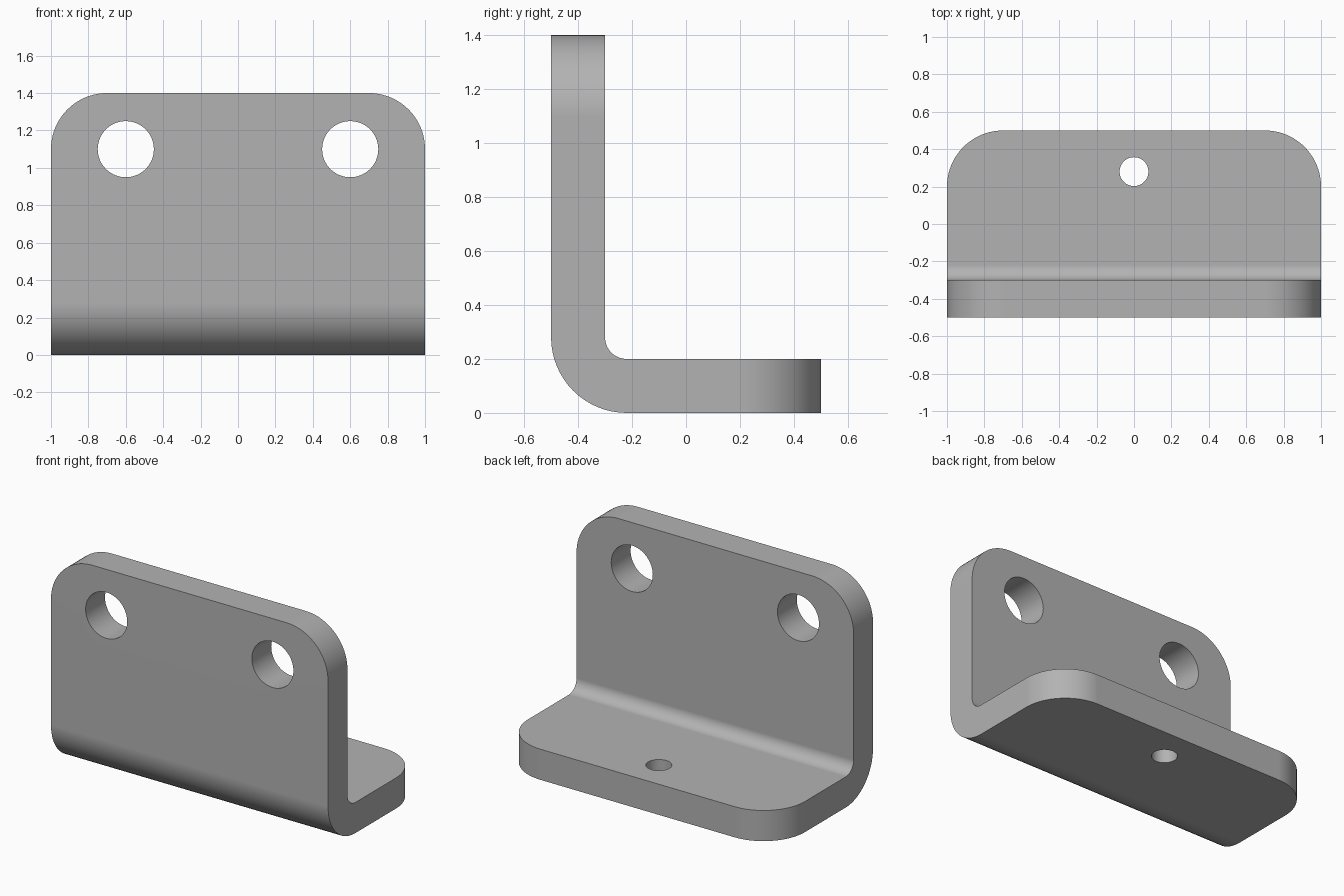
import bpy, bmesh
from math import pi, sin, cos, radians
from mathutils import Matrix

if "Cube" in bpy.data.objects:
    bpy.data.objects.remove(bpy.data.objects["Cube"], do_unlink=True)

WIDTH, DEPTH, HEIGHT, PLATE = 2.0, 1.0, 1.4, 0.2
INNER_BEND, CORNER = 0.08, 0.3
OUTER_BEND = INNER_BEND + PLATE
FRONT, BACK = -DEPTH / 2, DEPTH / 2

metal = bpy.data.materials.new("plain_grey_metal")
metal.use_nodes = True
grey = (0.45, 0.45, 0.45, 1)
metal.diffuse_color = grey
metal.node_tree.nodes["Principled BSDF"].inputs["Base Color"].default_value = grey


def make_object(name, bm):
    bmesh.ops.recalc_face_normals(bm, faces=bm.faces)
    mesh = bpy.data.meshes.new(name)
    bm.to_mesh(mesh)
    bm.free()
    mesh.materials.append(metal)
    obj = bpy.data.objects.new(name, mesh)
    bpy.context.collection.objects.link(obj)
    return obj


def bend_arc(radius, steps=16):
    """Quarter arc from the upright plate round to the base plate."""
    cy, cz = FRONT + OUTER_BEND, OUTER_BEND
    angles = [pi + pi / 2 * i / steps for i in range(steps + 1)]
    return [(cy + radius * cos(a), cz + radius * sin(a)) for a in angles]


# Bent plate: L-shaped side profile swept across the width
profile = [(FRONT, HEIGHT)] + bend_arc(OUTER_BEND) + [(BACK, 0), (BACK, PLATE)]
profile += bend_arc(INNER_BEND)[::-1] + [(FRONT + PLATE, HEIGHT)]
bm = bmesh.new()
side = bm.faces.new([bm.verts.new((-WIDTH / 2, y, z)) for y, z in profile])
swept = bmesh.ops.extrude_face_region(bm, geom=[side])["geom"]
bmesh.ops.translate(bm, vec=(WIDTH, 0, 0),
                    verts=[v for v in swept if isinstance(v, bmesh.types.BMVert)])


# Rounded free corners of both plates
def is_corner(edge):
    a, b = (v.co for v in edge.verts)
    return abs(a.x - b.x) < 0.01 and (
        min(a.z, b.z) > HEIGHT - 0.01 or min(a.y, b.y) > BACK - 0.01)


bmesh.ops.bevel(bm, geom=[e for e in bm.edges if is_corner(e)], offset=CORNER,
                offset_type='OFFSET', segments=20, profile=0.5, affect='EDGES')
bracket = make_object("bent_bracket", bm)


# Bolt holes: two in the upright plate, one in the base plate
def drill(name, location, radius, upright):
    bm = bmesh.new()
    turn = Matrix.Rotation(pi / 2 if upright else 0, 4, 'X')
    bmesh.ops.create_cone(bm, cap_ends=True, segments=64, radius1=radius,
                          radius2=radius, depth=PLATE * 2,
                          matrix=Matrix.Translation(location) @ turn)
    cutter = make_object(name, bm)
    cut = bracket.modifiers.new(name, 'BOOLEAN')
    cut.operation, cut.solver, cut.object = 'DIFFERENCE', 'EXACT', cutter
    bpy.ops.object.modifier_apply(modifier=name)
    bpy.data.objects.remove(cutter, do_unlink=True)


bpy.ops.object.select_all(action='DESELECT')
bpy.context.view_layer.objects.active = bracket
bracket.select_set(True)
for x in (-0.6, 0.6):
    drill("upright_hole", (x, FRONT + PLATE / 2, 1.1), 0.15, True)
drill("base_hole", (0, 0.28, PLATE / 2), 0.077, False)

# Smooth bends, crisp edges, flat plate faces
bpy.ops.object.shade_smooth_by_angle(angle=radians(30))
weighted = bracket.modifiers.new("flat_faces", 'WEIGHTED_NORMAL')
weighted.keep_sharp = True
